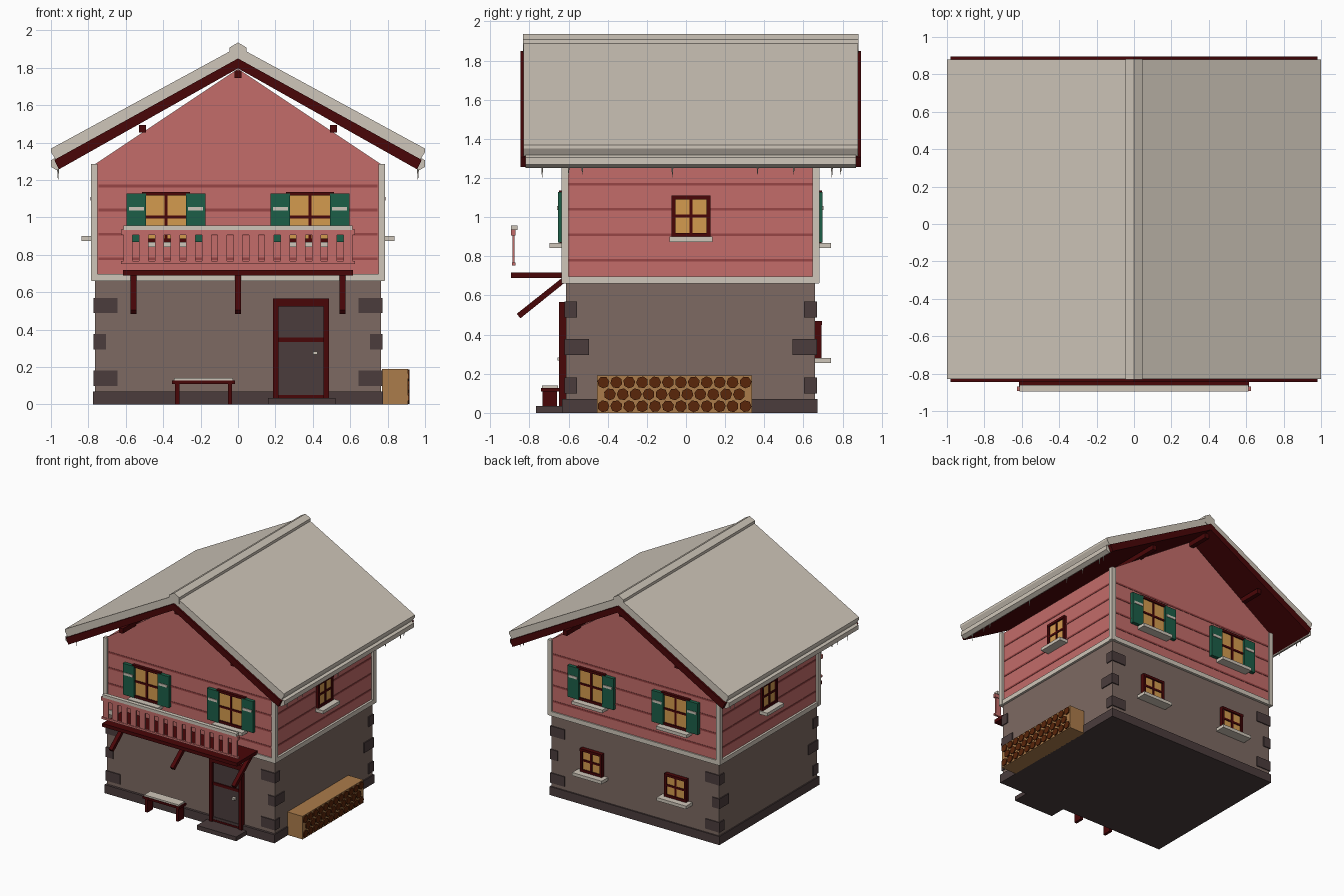
import bpy, bmesh, math
from mathutils import Matrix, Vector

if "Cube" in bpy.data.objects:
    bpy.data.objects.remove(bpy.data.objects["Cube"])


def material(name, r, g, b):
    m = bpy.data.materials.new(name)
    m.diffuse_color = tuple((c / 255) ** 2.2 for c in (r, g, b)) + (1,)
    m.use_nodes = True
    m.node_tree.nodes["Principled BSDF"].inputs["Base Color"].default_value = m.diffuse_color
    return m


PINK = material("pink timber", 194, 108, 105)
GROOVE = material("groove red", 150, 70, 70)
STONE = material("stone", 124, 105, 98)
DARK = material("dark stone", 76, 63, 63)
RED = material("dark red wood", 74, 14, 16)
SNOW = material("snow white", 206, 197, 184)
GREEN = material("shutter green", 34, 95, 73)
AMBER = material("amber glass", 211, 154, 80)
TAN = material("tan wood", 170, 123, 76)
LOG = material("log brown", 90, 42, 18)


def finish(name, mat, bm):
    bmesh.ops.recalc_face_normals(bm, faces=bm.faces)
    me = bpy.data.meshes.new(name)
    bm.to_mesh(me)
    bm.free()
    me.materials.append(mat)
    ob = bpy.data.objects.new(name, me)
    bpy.context.collection.objects.link(ob)
    return ob


def boxes(name, mat, items):
    """One object made of boxes given as (x0, x1, y0, y1, z0, z1)."""
    bm = bmesh.new()
    for x0, x1, y0, y1, z0, z1 in items:
        mtx = Matrix.Translation(((x0 + x1) / 2, (y0 + y1) / 2, (z0 + z1) / 2))
        mtx = mtx @ Matrix.Diagonal((abs(x1 - x0), abs(y1 - y0), abs(z1 - z0), 1))
        bmesh.ops.create_cube(bm, size=1, matrix=mtx)
    return finish(name, mat, bm)


def prism(name, mat, pts, a, b, axis="y"):
    """Extrude a closed profile, (x, z) along y or (y, z) along x."""
    bm = bmesh.new()
    place = (lambda p, t: (p[0], t, p[1])) if axis == "y" else (lambda p, t: (t, p[0], p[1]))
    f0 = [bm.verts.new(place(p, a)) for p in pts]
    f1 = [bm.verts.new(place(p, b)) for p in pts]
    bm.faces.new(f0)
    bm.faces.new(f1[::-1])
    n = len(pts)
    for i in range(n):
        bm.faces.new((f0[i], f0[(i + 1) % n], f1[(i + 1) % n], f1[i]))
    return finish(name, mat, bm)


def hexagon(cx, cz, r):
    return [(cx + r * math.sin(i * math.pi / 3), cz + r * math.cos(i * math.pi / 3)) for i in range(6)]


# Upper wall planes
WX, YF, YB = 0.765, -0.625, 0.67


def on(side, u0, u1, z0, z1, d0, d1):
    """Box on a wall: u runs along it, d points outwards."""
    if side == "front":
        return (u0, u1, YF - d1, YF - d0, z0, z1)
    if side == "back":
        return (u0, u1, YB + d0, YB + d1, z0, z1)
    if side == "right":
        return (WX + d0, WX + d1, u0, u1, z0, z1)
    return (-WX - d1, -WX - d0, u0, u1, z0, z1)


SIDES = ("front", "back", "left", "right")

# Ground floor
boxes("stone_storey", STONE, [(-0.765, 0.765, -0.613, 0.66, 0.03, 0.67)])
boxes("plinth", DARK, [(-0.775, 0.775, -0.633, 0.672, 0, 0.07)])
boxes("door_step", DARK, [(0.16, 0.52, -0.766, -0.6, 0, 0.035)])
quoins = []
for sx in (-1, 1):
    for y, sy in ((-0.621, 1), (0.668, -1)):
        for z, lx, ly in ((0.1, 0.13, 0.065), (0.295, 0.066, 0.125), (0.488, 0.13, 0.065)):
            quoins.append((sx * 0.773, sx * (0.773 - lx), y, y + sy * ly, z, z + 0.082))
boxes("corner_stones", DARK, quoins)

# Timber storey with gables
prism("timber_storey", PINK, [(-WX, 0.68), (WX, 0.68), (WX, 1.285), (0, 1.795), (-WX, 1.285)], YF, YB)
boxes("board_grooves", GROOVE, [
    on(s, *((-0.745, 0.745) if s in ("front", "back") else (-0.6, 0.645)), z - 0.007, z + 0.007, -0.01, 0.003)
    for s in SIDES for z in (0.78, 0.91, 1.04, 1.168)])
boxes("floor_band", SNOW, [(-0.783, 0.783, -0.634, 0.68, 0.66, 0.697)])
boxes("corner_posts", SNOW, [(sx * 0.75, sx * 0.786, y, y + 0.036, 0.663, 1.285)
                             for sx in (-1, 1) for y in (-0.636, 0.646)])

# Roof: boards below, snow above, rounded caps on ridge and eaves
prism("roof_boards", RED, [(-0.982, 1.308), (0, 1.85), (0.982, 1.308), (0.958, 1.257), (0, 1.797), (-0.958, 1.257)],
      -0.845, 0.895)
prism("roof_snow", SNOW, [(-1, 1.35), (-1, 1.368), (0, 1.912), (1, 1.368), (1, 1.35), (0.975, 1.31),
                          (0, 1.848), (-0.975, 1.31)], -0.83, 0.879)
prism("ridge_cap", SNOW, hexagon(0, 1.882, 0.053), -0.832, 0.881)
for sx, label in ((-1, "left"), (1, "right")):
    prism("eave_snow_" + label, SNOW, hexagon(sx * 0.968, 1.288, 0.036), -0.82, 0.868)
boxes("purlins", RED, [(x - 0.018, x + 0.018, -0.8, 0.85, z - 0.02, z + 0.02)
                       for x, z in ((-0.51, 1.475), (0.51, 1.475), (0, 1.765))])
bm = bmesh.new()
for sx in (-1, 1):
    for i, y in enumerate((-0.735, -0.6, -0.53, -0.07, 0.365, 0.55, 0.745, 0.79)):
        h = 0.06 if i % 3 == 0 else 0.045
        bmesh.ops.create_cone(bm, segments=5, radius1=0.001, radius2=0.006, depth=h, cap_ends=True,
                              matrix=Matrix.Translation((sx * 0.962, y, 1.262 - h / 2)))
finish("icicles", SNOW, bm)


# Windows
def window(name, s, u, z0, z1, w, sill, shutters=False):
    h, b, m, zc = w / 2, 0.02, 0.008, (z0 + z1) / 2
    boxes(name + "_glass", AMBER, [on(s, u - h + 0.01, u + h - 0.01, z0 + 0.01, z1 - 0.01, -0.03, 0.012)])
    boxes(name + "_frame", RED, [
        on(s, u - h, u - h + b, z0, z1, -0.03, 0.022), on(s, u + h - b, u + h, z0, z1, -0.03, 0.022),
        on(s, u - h, u + h, z1 - b, z1, -0.03, 0.024), on(s, u - h, u + h, z0, z0 + b, -0.03, 0.022),
        on(s, u - m, u + m, z0, z1, -0.03, 0.018), on(s, u - h, u + h, zc - m, zc + m, -0.03, 0.018)])
    boxes(name + "_sill", SNOW, [on(s, u - sill / 2, u + sill / 2, z0 - 0.026, z0, -0.03, 0.072)])
    if shutters:
        boxes(name + "_shutters", GREEN, [on(s, u + k * 0.158 - 0.052, u + k * 0.158 + 0.052, 0.87, 1.128, 0, 0.028)
                                          for k in (-1, 1)])
        boxes(name + "_shutter_bars", SNOW, [on(s, u + k * 0.158 - 0.04, u + k * 0.158 + 0.04, 1.036, 1.056, 0.02, 0.033)
                                             for k in (-1, 1)])


for u, label in ((-0.385, "left"), (0.385, "right")):
    window("front_window_" + label, "front", u, 0.868, 1.137, 0.256, 0.28, True)
    window("back_window_" + label, "back", u, 0.868, 1.137, 0.256, 0.28, True)
    window("back_low_window_" + label, "back", u, 0.28, 0.47, 0.2, 0.27)
for s in ("left", "right"):
    window("side_window_" + s, s, 0.025, 0.9, 1.11, 0.198, 0.22)

# Door
boxes("door_panel", DARK, [(0.2, 0.47, -0.628, -0.6, 0.035, 0.55)])
boxes("door_frame", RED, [(0.187, 0.217, -0.648, -0.6, 0.035, 0.567), (0.457, 0.487, -0.648, -0.6, 0.035, 0.567),
                          (0.187, 0.487, -0.648, -0.6, 0.525, 0.567), (0.2, 0.47, -0.636, -0.6, 0.335, 0.358),
                          (0.2, 0.47, -0.636, -0.6, 0.035, 0.05)])
boxes("door_handle", SNOW, [(0.4, 0.425, -0.657, -0.62, 0.267, 0.283)])

# Balcony
boxes("balcony_deck", RED, [(-0.615, 0.615, -0.893, -0.62, 0.69, 0.718)])
for i, x in enumerate((-0.56, 0, 0.56)):
    prism("balcony_bracket_%d" % (i + 1), RED,
          [(-0.62, 0.7), (-0.62, 0.665), (-0.846, 0.483), (-0.865, 0.506)], x - 0.016, x + 0.016, "x")
boxes("balcony_railing", PINK, [(-0.625, 0.625, -0.893, -0.87, 0.905, 0.936), (-0.625, 0.625, -0.89, -0.872, 0.752, 0.768)]
      + [(x - 0.025, x + 0.025, -0.886, -0.876, 0.76, 0.92) for x in (-0.588 + 0.084 * i for i in range(15))])
boxes("railing_snow", SNOW, [(-0.612, 0.612, -0.895, -0.862, 0.934, 0.958)])

# Bench
boxes("bench", RED, [(-0.352, -0.017, -0.74, -0.65, 0.11, 0.128), (-0.336, -0.314, -0.732, -0.658, 0, 0.115),
                     (-0.054, -0.032, -0.732, -0.658, 0, 0.115)])
boxes("bench_snow", SNOW, [(-0.342, -0.027, -0.735, -0.655, 0.126, 0.141)])

# Firewood stack with log ends
boxes("woodpile", TAN, [(0.77, 0.908, -0.455, 0.338, 0, 0.19)])
bm = bmesh.new()
for row in range(3):
    for i in range(12 - row % 2):
        y = -0.422 + 0.066 * (i + 0.5 * (row % 2))
        spin = Matrix.Rotation(i * 1.3 + row, 4, "X") @ Matrix.Rotation(math.pi / 2, 4, "Y")
        bmesh.ops.create_cone(bm, segments=7, radius1=0.031, radius2=0.031, depth=0.04, cap_ends=True,
                              matrix=Matrix.Translation((0.896, y, 0.034 + 0.061 * row)) @ spin)
finish("log_ends", LOG, bm)
